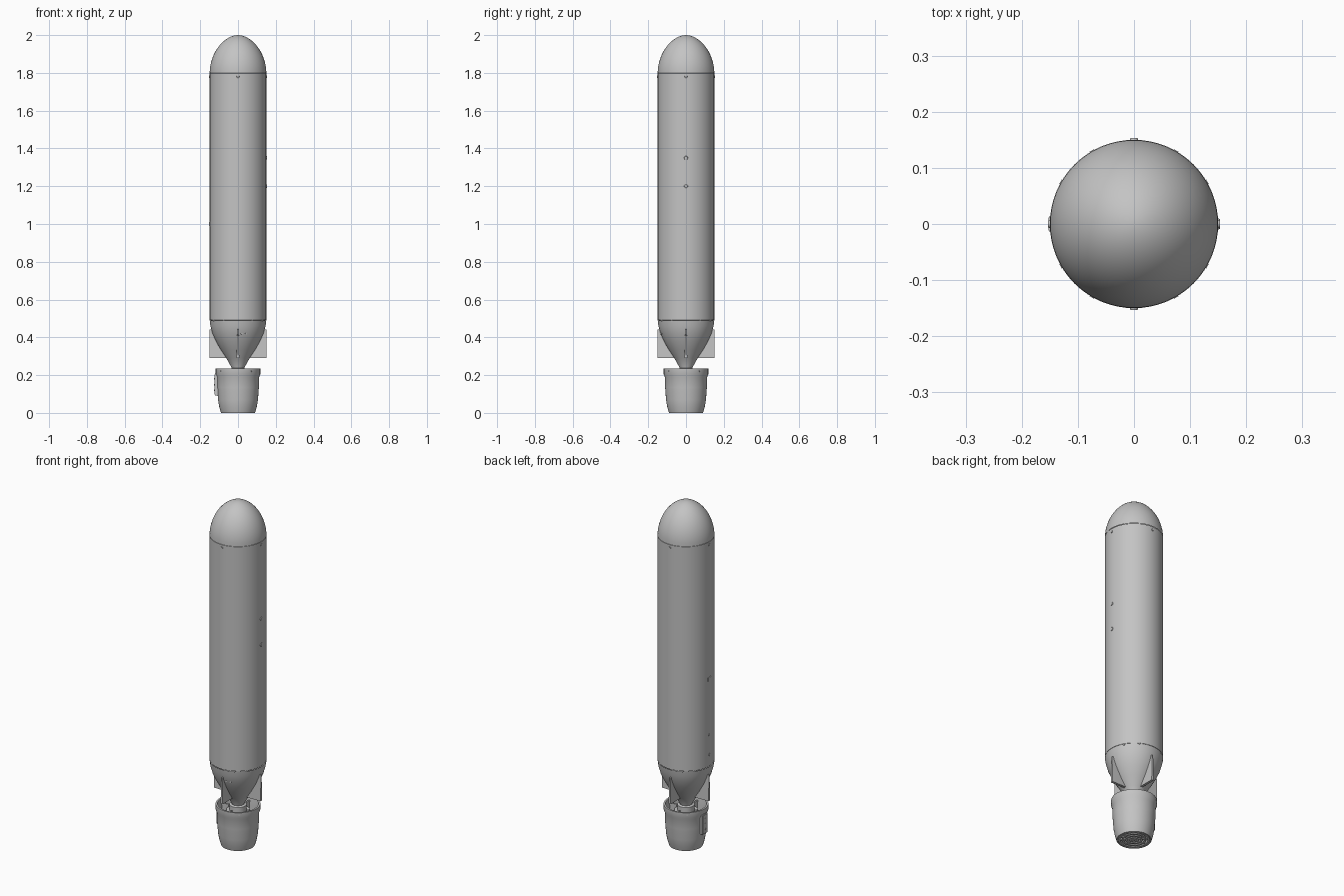
import bpy, bmesh, math
from mathutils import Matrix

cube = bpy.data.objects.get("Cube")
if cube:
    bpy.data.objects.remove(cube)

grey = bpy.data.materials.new("plain grey")
grey.use_nodes = True
grey.diffuse_color = (0.55, 0.55, 0.55, 1)
grey.node_tree.nodes["Principled BSDF"].inputs["Base Color"].default_value = grey.diffuse_color

R = 0.15


def finish(name, bm, smooth=True):
    bmesh.ops.remove_doubles(bm, verts=bm.verts, dist=1e-5)
    bmesh.ops.recalc_face_normals(bm, faces=bm.faces)
    mesh = bpy.data.meshes.new(name)
    bm.to_mesh(mesh)
    bm.free()
    obj = bpy.data.objects.new(name, mesh)
    bpy.context.collection.objects.link(obj)
    mesh.materials.append(grey)
    if smooth:
        bpy.ops.object.select_all(action='DESELECT')
        obj.select_set(True)
        bpy.context.view_layer.objects.active = obj
        bpy.ops.object.shade_smooth_by_angle(angle=math.radians(30))
    return obj


def lathe(name, profile, closed=False, steps=64):
    """Revolve (radius, z) points around the z axis."""
    bm = bmesh.new()
    verts = [bm.verts.new((r, 0, z)) for r, z in profile]
    edges = [bm.edges.new(pair) for pair in zip(verts, verts[1:])]
    if closed:
        edges.append(bm.edges.new((verts[-1], verts[0])))
    bmesh.ops.spin(bm, geom=verts + edges, cent=(0, 0, 0), axis=(0, 0, 1),
                   angle=math.tau, steps=steps, use_merge=True)
    return finish(name, bm)


def around(angle):
    return Matrix.Rotation(math.radians(angle), 4, 'Z')


def box(name, size, centre, angle=0, bevel=0.0):
    bm = bmesh.new()
    bmesh.ops.create_cube(bm, size=1, matrix=Matrix.Translation(centre) @ Matrix.Diagonal((*size, 1)))
    if bevel:
        bmesh.ops.bevel(bm, geom=bm.edges[:], offset=bevel, segments=2, affect='EDGES')
    bm.transform(around(angle))
    return finish(name, bm)


def stud(name, radius, angle, z, size, height=0.003):
    """Short round stud pointing outwards from the hull."""
    bm = bmesh.new()
    bmesh.ops.create_cone(bm, cap_ends=True, segments=16, radius1=size, radius2=size * 0.8,
                          depth=height * 2,
                          matrix=around(angle) @ Matrix.Translation((radius, 0, z))
                          @ Matrix.Rotation(math.pi / 2, 4, 'Y'))
    return finish(name, bm)


# Hull: tapered tail, straight tube, and rounded nose
tail = [(0, 0.215), (0.03, 0.215), (0.034, 0.24), (0.062, 0.29), (0.092, 0.335),
        (0.117, 0.38), (0.135, 0.42), (0.146, 0.46), (R, 0.49)]
lathe("tail_cone", tail)
lathe("hull_tube", [(R - 0.004, 0.49), (R, 0.492), (R, 1.798), (R - 0.004, 1.8)])
nose = []
for i in range(17):
    t = math.sin(i / 16 * math.pi / 2)
    nose.append((R * (1 - t ** 1.9) ** 0.54 if i < 16 else 0, 1.8 + 0.2 * t))
lathe("nose", nose)

# Four tail fins with tapered leading edges
for k in range(4):
    bm = bmesh.new()
    outline = [(0.055, 0.29), (R, 0.29), (R, 0.44), (0.135, 0.445), (0.06, 0.33)]
    sides = []
    for y in (-0.007, 0.007):
        sides.append([bm.verts.new((x, y * (0.45 if z > 0.43 else 1), z)) for x, z in outline])
    bm.faces.new(sides[0])
    bm.faces.new(sides[1][::-1])
    n = len(outline)
    for i in range(n):
        j = (i + 1) % n
        bm.faces.new((sides[0][i], sides[1][i], sides[1][j], sides[0][j]))
    bm.transform(around(90 * k))
    finish("tail_fin_%d" % (k + 1), bm, smooth=False)

# Open shroud around the propulsor
lathe("shroud", [(0.09, 0.0), (0.099, 0.03), (0.106, 0.07), (0.109, 0.12), (0.111, 0.135),
                 (0.112, 0.19), (0.118, 0.205), (0.118, 0.235), (0.108, 0.235),
                 (0.1, 0.19), (0.098, 0.1), (0.084, 0.0)], closed=True)
lathe("shroud_hub", [(0, 0.2), (0.062, 0.2), (0.066, 0.19), (0.066, 0.1), (0.04, 0.02), (0, 0.02)])
lathe("shroud_floor", [(0.055, 0.15), (0.1, 0.15), (0.1, 0.14), (0.055, 0.14)], closed=True)
lathe("drive_shaft", [(0.045, 0.195), (0.045, 0.232), (0.03, 0.238)])

# Vanes joining the hub and the shroud
for k in range(4):
    box("shroud_vane_%d" % (k + 1), (0.05, 0.008, 0.07), (0.082, 0, 0.18), 90 * k)

# Concentric outlet grille with crossed spokes
for k in range(4):
    r = 0.014 + 0.019 * k
    lathe("grille_ring_%d" % (k + 1),
          [(r, 0.0), (r + 0.011, 0.0), (r + 0.011, 0.015), (r, 0.015)], closed=True, steps=48)
for k in range(4):
    box("grille_spoke_%d" % (k + 1), (0.17, 0.006, 0.01), (0, 0, 0.008), 45 * k)
lathe("grille_backing", [(0, 0.018), (0.087, 0.018), (0.087, 0.022), (0, 0.022)])

# Equipment box on the right of the shroud
box("side_box", (0.022, 0.05, 0.115), (0.114, 0, 0.15), 180, bevel=0.004)
for z in (0.12, 0.15, 0.18):
    stud("side_box_stud", 0.125, 180, z, 0.005, 0.001)

# Lifting studs, fasteners and connectors on the hull
for k in range(4):
    stud("nose_stud", R, 90 * k, 1.78, 0.008)
    stud("shroud_stud", 0.117, 90 * k + 38, 0.222, 0.005, 0.002)
    for a in (30, 60):
        stud("tail_fastener", R - 0.001, 90 * k + a, 0.487, 0.005, 0.002)
for z in (1.2, 1.35):
    stud("left_lug", R, 0, z, 0.011)
for z in (0.56, 0.675):
    stud("right_connector", R, 180, z, 0.008, 0.002)
box("right_access_plate", (0.005, 0.028, 0.024), (R, 0, 1.0), 180, bevel=0.002)
for a in (-82, -72):
    stud("tail_port", 0.134, a, 0.42, 0.005, 0.003)
